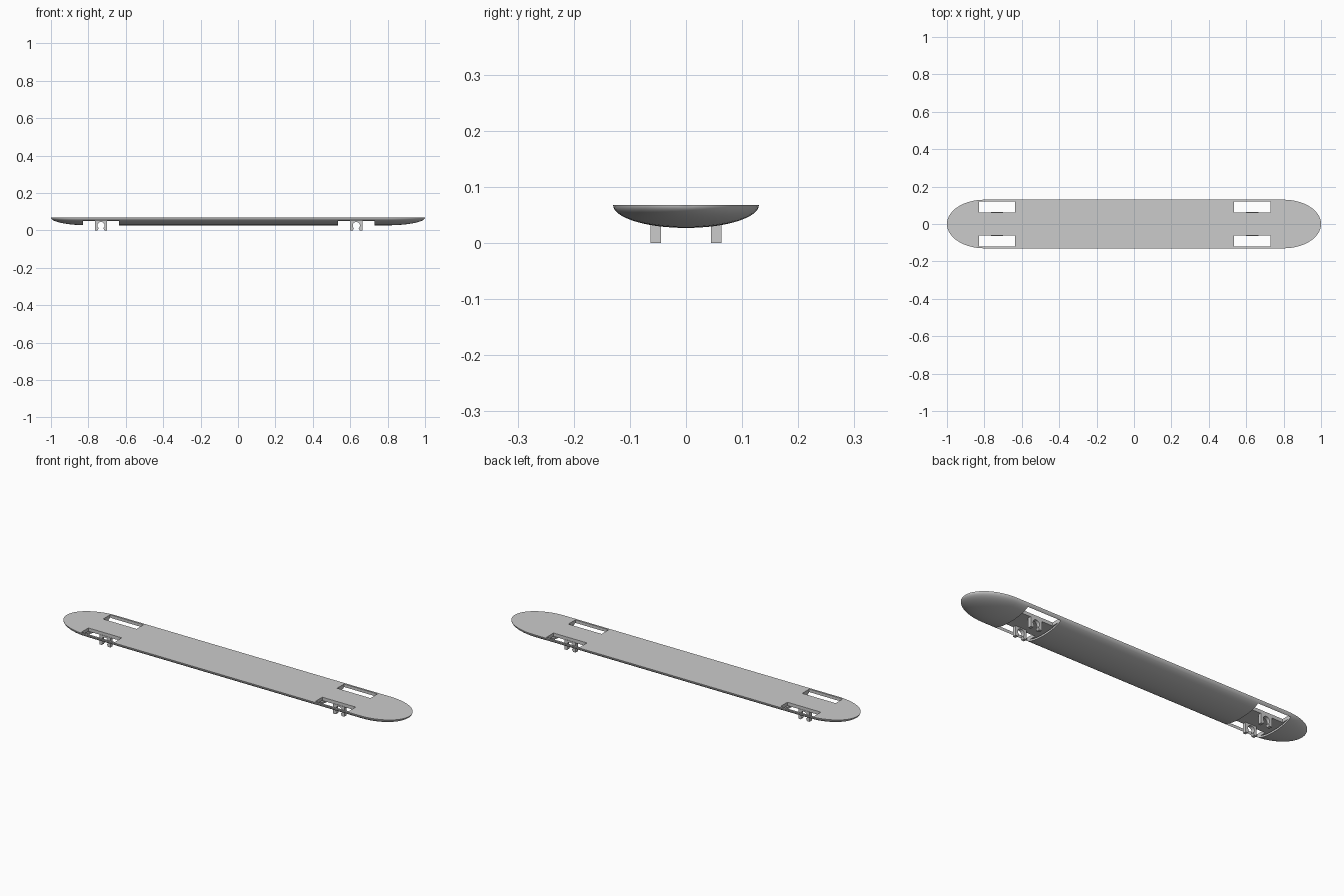
import bpy, bmesh, math
from mathutils import Vector

if "Cube" in bpy.data.objects:
    bpy.data.objects.remove(bpy.data.objects["Cube"])

TOP, BASE = 0.068, 0.027        # deck top and keel height
WELL_Z = 0.05                   # underside of the deck inside the wheel wells
AXLES = (-0.7325, 0.6325)       # wheel positions along the length

grey = bpy.data.materials.new("grey plastic")
grey.diffuse_color = (0.6, 0.6, 0.6, 1)
grey.use_nodes = True
grey.node_tree.nodes["Principled BSDF"].inputs["Base Color"].default_value = grey.diffuse_color


def make_object(name, bm):
    bmesh.ops.recalc_face_normals(bm, faces=bm.faces[:])
    me = bpy.data.meshes.new(name)
    bm.to_mesh(me)
    bm.free()
    ob = bpy.data.objects.new(name, me)
    bpy.context.collection.objects.link(ob)
    me.materials.append(grey)
    return ob


def hull(inset, clip=None):
    """Half-elliptical boat body with ellipsoid ends and a flat top."""
    bm = bmesh.new()
    n, m = 32, 14
    end, half_w, depth = 0.2 - inset, 0.13 - inset, TOP - BASE - inset
    stations = [(-0.8 - end * math.cos(i / m * math.pi / 2), math.sin(i / m * math.pi / 2))
                for i in range(1, m + 1)]
    stations += [(-x, s) for x, s in reversed(stations)]
    rings = [[bm.verts.new((x, -half_w * s * math.cos(math.pi * j / n),
                            TOP - depth * s * math.sin(math.pi * j / n)))
              for j in range(n + 1)] for x, s in stations]
    for a, b in zip(rings, rings[1:]):
        for j in range(n):
            bm.faces.new((a[j], a[j + 1], b[j + 1], b[j]))
    tips = [bm.verts.new((sx * (0.8 + end), 0, TOP)) for sx in (-1, 1)]
    for tip, ring in zip(tips, (rings[0], rings[-1])):
        for j in range(n):
            bm.faces.new((tip, ring[j], ring[j + 1]))
    bm.faces.new([tips[0]] + [r[0] for r in rings] + [tips[1]] + [r[-1] for r in reversed(rings)])
    if clip is not None:
        geom = bm.verts[:] + bm.edges[:] + bm.faces[:]
        cut = bmesh.ops.bisect_plane(bm, geom=geom, plane_co=(0, 0, clip),
                                     plane_no=(0, 0, 1), clear_outer=True)
        edges = [e for e in cut["geom_cut"] if isinstance(e, bmesh.types.BMEdge)]
        bmesh.ops.contextual_create(bm, geom=edges)
    return bm


def add_box(bm, lo, hi):
    lo, hi = Vector(lo), Vector(hi)
    r = bmesh.ops.create_cube(bm, size=1)
    for v in r["verts"]:
        v.co = Vector([(lo[k] + hi[k]) / 2 + v.co[k] * (hi[k] - lo[k]) for k in range(3)])


def subtract(ob, cutter):
    cutter.hide_render = True
    mod = ob.modifiers.new("cut", 'BOOLEAN')
    mod.operation, mod.solver, mod.object = 'DIFFERENCE', 'EXACT', cutter
    bpy.context.view_layer.objects.active = ob
    bpy.ops.object.modifier_apply(modifier=mod.name)
    bpy.data.objects.remove(cutter)


# Chassis body: hollow hull, wells across the underside, wheel slots through the deck
body = make_object("chassis_body", hull(0))
subtract(body, make_object("cavity_cutter", hull(0.01, WELL_Z)))
wells, slots = bmesh.new(), bmesh.new()
for x in AXLES:
    add_box(wells, (x - 0.0975, -0.2, -0.1), (x + 0.0975, 0.2, WELL_Z))
    for y0, y1 in ((-0.12, -0.0615), (0.0615, 0.12)):
        add_box(slots, (x - 0.0975, y0, -0.1), (x + 0.0975, y1, 0.2))
subtract(body, make_object("well_cutter", wells))
subtract(body, make_object("slot_cutter", slots))
bpy.ops.object.select_all(action='DESELECT')
body.select_set(True)
bpy.context.view_layer.objects.active = body
bpy.ops.object.shade_smooth_by_angle(angle=math.radians(30))

# Axle clips: block with a round socket that opens downwards through a narrow neck
R, CZ, HALF = 0.019, 0.026, 0.0325
socket = [(R * math.cos(math.radians(a)), CZ + R * math.sin(math.radians(a)))
          for a in range(-50, 231, 20)]
profile = ([(HALF, 0), (HALF, WELL_Z + 0.002), (-HALF, WELL_Z + 0.002), (-HALF, 0), (-0.018, 0)]
           + socket[::-1] + [(0.018, 0)])
for ax, end in zip(AXLES, ("rear", "front")):
    for side, label in ((-1, "right"), (1, "left")):
        bm = bmesh.new()
        face = bm.faces.new([bm.verts.new((ax + px, side * 0.054 - 0.0095, pz)) for px, pz in profile])
        ext = bmesh.ops.extrude_face_region(bm, geom=[face])
        bmesh.ops.translate(bm, vec=(0, 0.019, 0),
                            verts=[v for v in ext["geom"] if isinstance(v, bmesh.types.BMVert)])
        make_object(f"{end}_{label}_axle_clip", bm)
